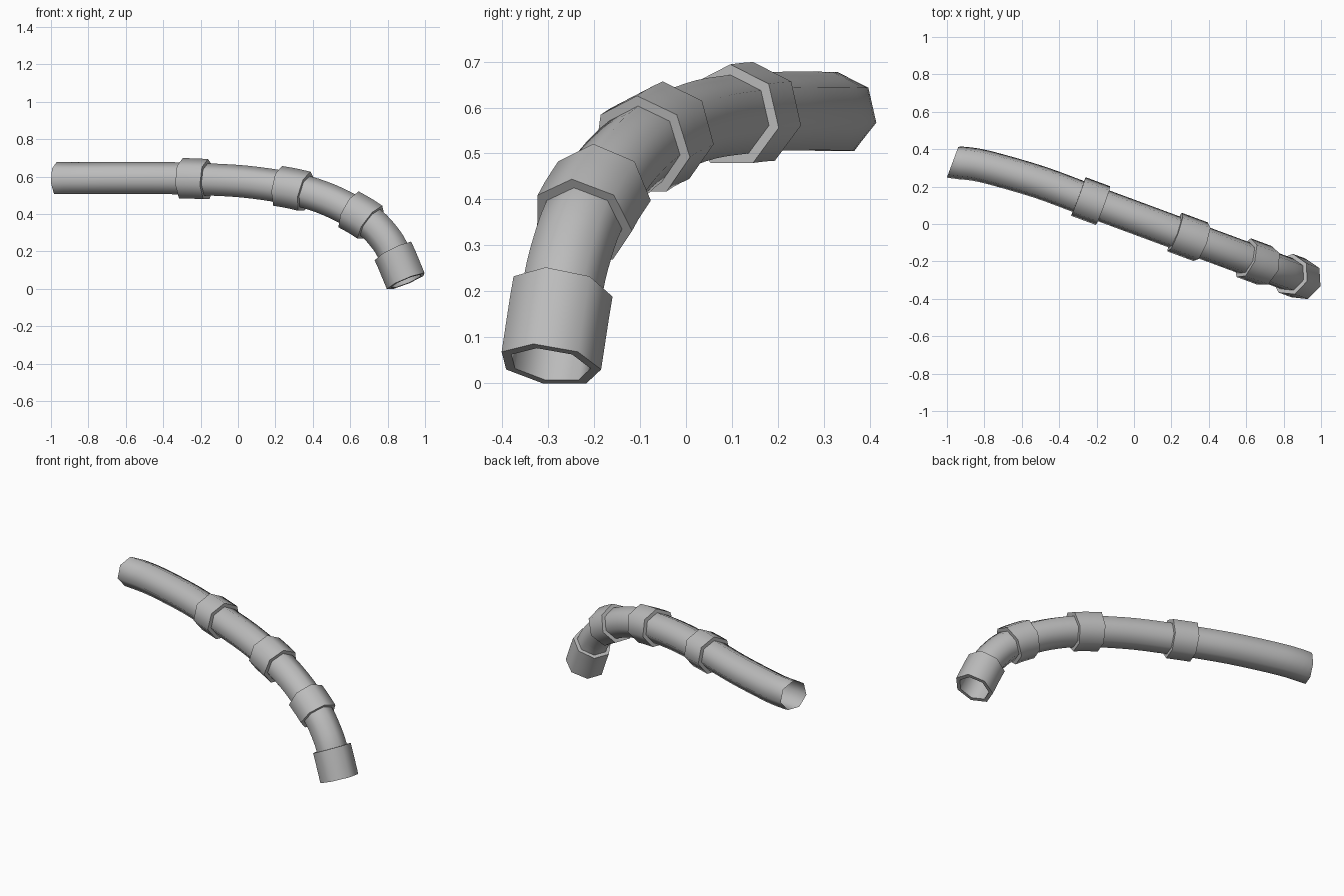
import bpy, bmesh, math
from mathutils import Vector

cube = bpy.data.objects.get("Cube")
if cube:
    bpy.data.objects.remove(cube)

SIDES = 7
TUBE_R = 0.09
COLLAR_R = 0.113
STEPS = 3          # rings per path segment

grey = bpy.data.materials.new("light_grey")
grey.use_nodes = True
grey.diffuse_color = (0.5, 0.5, 0.5, 1)
grey.node_tree.nodes["Principled BSDF"].inputs["Base Color"].default_value = (0.5, 0.5, 0.5, 1)


def on_line(x, z):
    """Point in the upright plane that holds most of the hose."""
    return Vector((x, 0.037 - 0.37 * x, z))


# Centre line: a sideways bend at the back, then a droop towards the tip
path = [Vector(p) for p in ((-0.97, 0.33, 0.587), (-0.85, 0.318, 0.587), (-0.72, 0.287, 0.588))]
path += [on_line(x, z) for x, z in (
    (-0.5, 0.588), (-0.297, 0.586), (-0.165, 0.581), (0.03, 0.57), (0.22, 0.545),
    (0.362, 0.516), (0.49, 0.472), (0.597, 0.42), (0.71, 0.352), (0.78, 0.28),
    (0.832, 0.2), (0.90, 0.04))]


def smooth_path(pts):
    """Catmull-Rom curve through the points."""
    ext = [2 * pts[0] - pts[1]] + pts + [2 * pts[-1] - pts[-2]]
    out = []
    for a, b, c, d in zip(ext, ext[1:], ext[2:], ext[3:]):
        for s in range(STEPS):
            t = s / STEPS
            out.append(0.5 * (2 * b + (c - a) * t + (2 * a - 5 * b + 4 * c - d) * t * t
                              + (3 * b - a - 3 * c + d) * t ** 3))
    return out + [pts[-1]]


centres = smooth_path(path)
last = len(centres) - 1
dirs = [(centres[min(i + 1, last)] - centres[max(i - 1, 0)]).normalized() for i in range(last + 1)]
dirs[0] = Vector((0.94, -0.35, 0)).normalized()   # slanted end cut


def ring(bm, i, radius):
    """Seven-sided ring with a corner on top."""
    side = dirs[i].cross(Vector((0, 0, 1))).normalized()
    up = side.cross(dirs[i])
    angles = [math.pi / 2 + math.tau * k / SIDES for k in range(SIDES)]
    return [bm.verts.new(centres[i] + radius * (side * math.cos(a) + up * math.sin(a))) for a in angles]


def bridge(bm, r1, r2):
    """Join two rings with faces that point outward."""
    for k in range(SIDES):
        n = (k + 1) % SIDES
        bm.faces.new((r1[k], r2[k], r2[n], r1[n]))


def sweep(name, stations):
    """Skin rings given as (path index, radius)."""
    bm = bmesh.new()
    rings = [ring(bm, i, r) for i, r in stations]
    for r1, r2 in zip(rings, rings[1:]):
        bridge(bm, r1, r2)
    mesh = bpy.data.meshes.new(name)
    bm.to_mesh(mesh)
    bm.free()
    mesh.materials.append(grey)
    obj = bpy.data.objects.new(name, mesh)
    bpy.context.collection.objects.link(obj)
    bpy.ops.object.select_all(action='DESELECT')
    obj.select_set(True)
    bpy.context.view_layer.objects.active = obj
    bpy.ops.object.shade_smooth_by_angle(angle=math.radians(60))


# Open hose
sweep("hose", [(i, TUBE_R) for i in range(last + 1)])

# Collars, each stepping out from the hose; the last is the nozzle
for name, start in (("back_collar", 4), ("middle_collar", 7), ("front_collar", 10), ("nozzle", 13)):
    a, b = start * STEPS, (start + 1) * STEPS
    sweep(name, [(a, TUBE_R)] + [(i, COLLAR_R) for i in range(a, b + 1)] + [(b, TUBE_R)])
